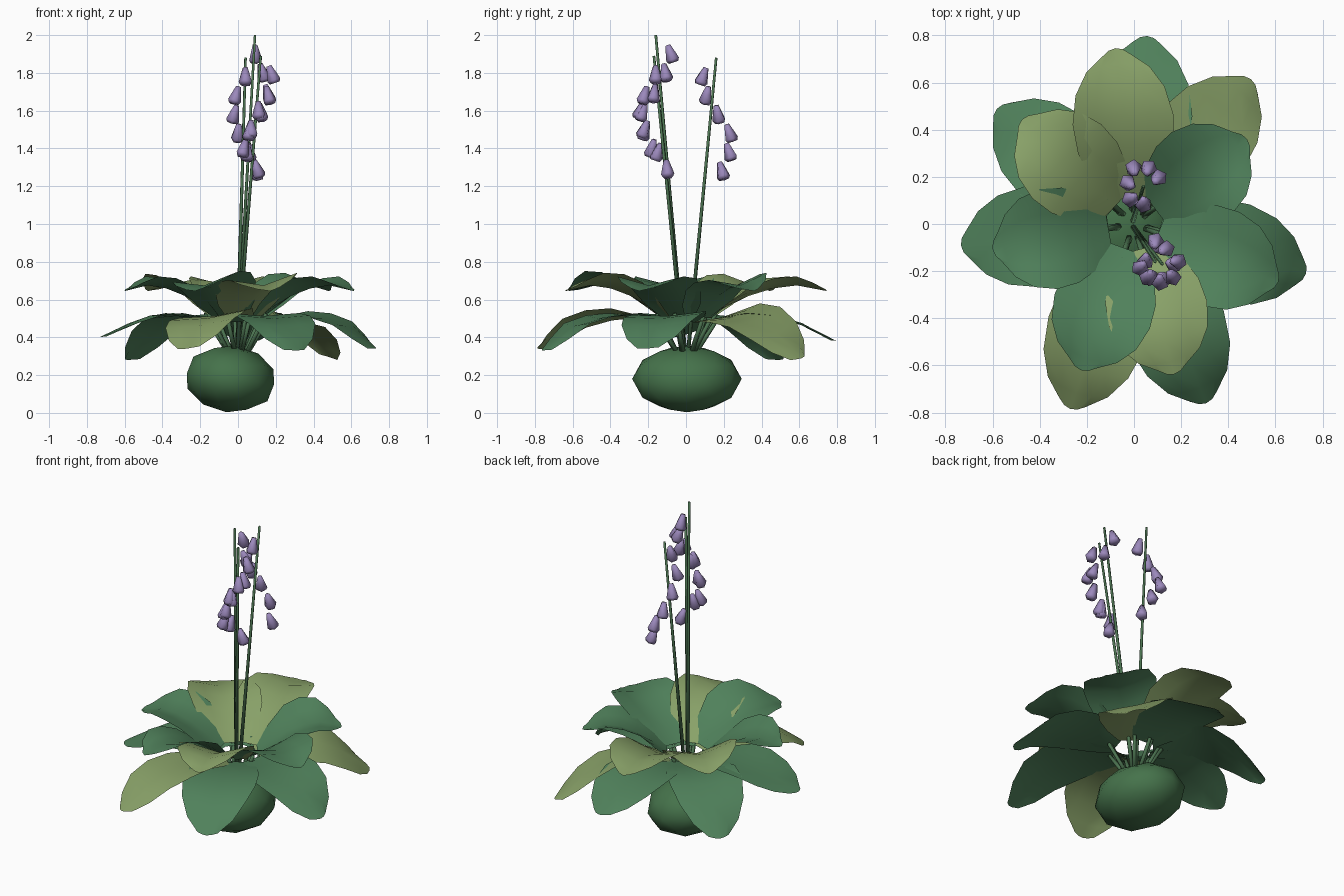
import bpy, bmesh, math
from mathutils import Vector, Matrix

if "Cube" in bpy.data.objects:
    bpy.data.objects.remove(bpy.data.objects["Cube"])


def material(name, rgb):
    m = bpy.data.materials.new(name)
    m.diffuse_color = (*rgb, 1)
    m.use_nodes = True
    m.node_tree.nodes["Principled BSDF"].inputs["Base Color"].default_value = m.diffuse_color
    return m


DARK = material("dark_leaf", (0.08, 0.22, 0.105))
LIGHT = material("light_leaf", (0.25, 0.36, 0.14))
STEM = material("stem", (0.07, 0.17, 0.08))
BULB = material("bulb", (0.06, 0.17, 0.07))
PURPLE = material("purple", (0.33, 0.25, 0.50))


def finish(bm, name, mat, smooth=True):
    bmesh.ops.recalc_face_normals(bm, faces=bm.faces)
    me = bpy.data.meshes.new(name)
    bm.to_mesh(me)
    bm.free()
    for p in me.polygons:
        p.use_smooth = smooth
    me.materials.append(mat)
    ob = bpy.data.objects.new(name, me)
    bpy.context.collection.objects.link(ob)
    return ob


def loft(bm, rings, closed=True):
    rows = [[bm.verts.new(p) for p in r] for r in rings]
    n = len(rows[0])
    for a, b in zip(rows, rows[1:]):
        for i in range(n if closed else n - 1):
            j = (i + 1) % n
            bm.faces.new((a[i], a[j], b[j], b[i]))
    if closed:
        bm.faces.new(rows[0])
        bm.faces.new(rows[-1])


def rod(name, p, q, r0, r1, sides=6):
    p, q = Vector(p), Vector(q)
    rot = (q - p).to_track_quat('Z', 'Y')
    rings = []
    for c, r in ((p, r0), (q, r1)):
        rings.append([c + rot @ Vector((r * math.cos(k * math.tau / sides),
                                        r * math.sin(k * math.tau / sides), 0))
                      for k in range(sides)])
    bm = bmesh.new()
    loft(bm, rings)
    return finish(bm, name, STEM)


def interp(pts, t):
    for (a, x), (b, y) in zip(pts, pts[1:]):
        if t <= b:
            return x + (y - x) * (t - a) / (b - a)
    return pts[-1][1]


WIDTH = [(0, .09), (.15, .16), (.35, .205), (.55, .215), (.75, .19), (.9, .135), (1, .06)]


def leaf(name, angle, length, heights, edge, roll, mat):
    # broad blade bent along its length, folded along the midrib and rolled sideways
    base = 0.11
    prof = list(zip((0, .25, .5, .75, 1), heights))
    rot = Matrix.Rotation(math.radians(angle), 4, 'Z')
    rows = []
    for t, w in WIDTH:
        z = interp(prof, t)
        row = []
        for s in (-1, -.5, 0, .5, 1):
            r = base + t * (length - base) - 0.03 * s * s * t
            lift = (edge * abs(s) + roll * s) * w / .2 * min(1, .15 + 2.5 * t)
            row.append(rot @ Vector((r, s * w, z + lift)))
        rows.append(row)
    bm = bmesh.new()
    loft(bm, rows, closed=False)
    finish(bm, name, mat)
    # leaf stalk
    rod(name + "_stalk", rot @ Vector((.045, 0, .31)),
        rot @ Vector((base + .05, 0, interp(prof, .08) - .005)), .014, .011, 5)


# lower ring: angle, reach, tip height, sideways roll, colour
LOWER = [(86, .80, .38, .0, DARK), (140, .76, .28, .0, DARK), (187, .74, .40, .0, DARK),
         (251, .83, .34, .025, LIGHT), (292, .82, .33, .0, DARK), (344, .76, .34, .01, DARK),
         (51, .79, .29, .05, LIGHT)]
for a, l, tip, roll, m in LOWER:
    leaf("lower_leaf", a, l, (.48, .515, .51, .46 if tip > .3 else .42, tip), .015, roll, m)

# upper ring: angle, reach, sideways roll, colour
UPPER = [(96, .75, .0, LIGHT), (137, .65, .015, LIGHT), (190, .61, .0, DARK),
         (250, .66, .03, DARK), (285, .66, .02, LIGHT), (338, .66, .0, DARK),
         (37, .60, .02, DARK)]
for a, l, roll, m in UPPER:
    leaf("upper_leaf", a, l, (.50, .595, .655, .675, .645), .05, roll, m)

# faceted bulb
bm = bmesh.new()
bmesh.ops.create_icosphere(bm, subdivisions=2, radius=1)
bmesh.ops.transform(bm, verts=bm.verts, matrix=Matrix.Translation((-.04, .005, .18))
                    @ Matrix.Rotation(math.radians(7), 4, 'Y')
                    @ Matrix.Diagonal((.245, .29, .178, 1)))
finish(bm, "bulb", BULB)

# flower stalks with hanging bells
STALKS = [
    ((.09, -.16, 2.0), [(.09, -.08, 1.90), (.13, -.11, 1.80), (.16, -.17, 1.69),
                        (.12, -.23, 1.59), (.07, -.22, 1.50), (.05, -.15, 1.38)]),
    ((.12, -.17, 1.89), [(.18, -.16, 1.79), (.16, -.22, 1.68), (.11, -.24, 1.60),
                         (.06, -.22, 1.49), (.03, -.18, 1.40), (.10, -.10, 1.29)]),
    ((.04, .16, 1.88), [(.04, .09, 1.78), (-.01, .11, 1.68), (-.02, .17, 1.58),
                        (.0, .23, 1.48), (.06, .23, 1.38), (.10, .19, 1.28)])]
BELL = [(.014, .050), (.026, .010), (.037, -.030), (.028, -.046)]
for top, bells in STALKS:
    top = Vector(top)
    root = Vector((-.005, math.copysign(.01, top.y), .31))
    rod("flower_stalk", root, top, .011, .007)
    for b in bells:
        b = Vector(b)
        on = root.lerp(top, (b.z - root.z) / (top.z - root.z))
        away = b - on
        away.z = 0
        axis = Vector((0, 0, 1)) - away.normalized() * .35
        rot = axis.to_track_quat('Z', 'Y')
        rings = [[b + rot @ Vector((r * math.cos(k * math.tau / 5),
                                    r * math.sin(k * math.tau / 5), h))
                  for k in range(5)] for r, h in BELL]
        bm = bmesh.new()
        loft(bm, rings)
        finish(bm, "bell_flower", PURPLE)
